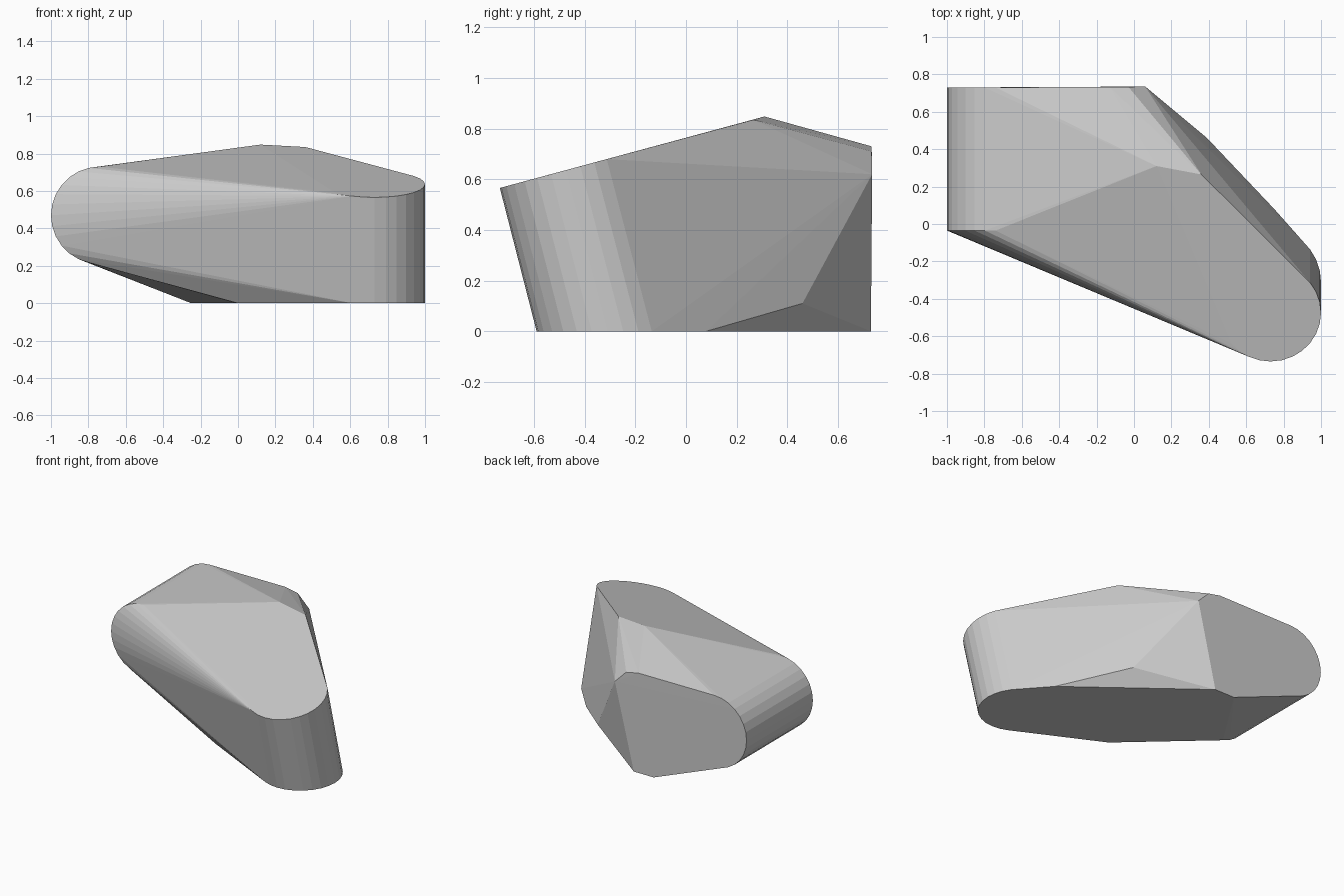
import bpy, bmesh
from math import sin, cos, pi, tan, radians

if "Cube" in bpy.data.objects:
    bpy.data.objects.remove(bpy.data.objects["Cube"])

SEGS = 28
SLOPE = tan(radians(15.1))


def ring(func):
    return [func(cos(2 * pi * i / SEGS), sin(2 * pi * i / SEGS)) for i in range(SEGS)]


points = []

# left rounded end: horizontal roll running front to back
for y in (-0.035, 0.73):
    points += ring(lambda c, s: (-0.74 + 0.26 * c, y, 0.47 + 0.26 * s))

# right rounded end: leaning column, sloped top, flat foot
points += ring(lambda c, s: (0.73 + 0.27 * c, -0.475 + 0.26 * s, 0.636 + 0.26 * s * SLOPE))
points += ring(lambda c, s: (0.73 + 0.27 * c, -0.31 + 0.28 * s, 0.0))

# roof peak, back corner and foot corners
points += [
    (0.12, 0.31, 0.848), (0.36, 0.265, 0.835),
    (-0.13, 0.733, 0.73), (-0.03, 0.733, 0.71), (0.06, 0.735, 0.62),
    (0.39, 0.46, 0.11), (0.75, 0.08, 0.0),
    (-0.09, 0.73, 0.0), (-0.25, 0.73, 0.0), (0.0, -0.26, 0.0),
]

# faceted stone skin stretched over all the guides
bm = bmesh.new()
for p in points:
    bm.verts.new(p)
res = bmesh.ops.convex_hull(bm, input=bm.verts[:])
loose = [v for v in bm.verts if not v.link_faces]
bmesh.ops.delete(bm, geom=loose, context='VERTS')
bmesh.ops.dissolve_limit(bm, angle_limit=radians(0.5), verts=bm.verts[:], edges=bm.edges[:])
bmesh.ops.recalc_face_normals(bm, faces=bm.faces[:])
mesh = bpy.data.meshes.new("faceted_block")
bm.to_mesh(mesh)
bm.free()
bpy.context.collection.objects.link(bpy.data.objects.new("faceted_block", mesh))
